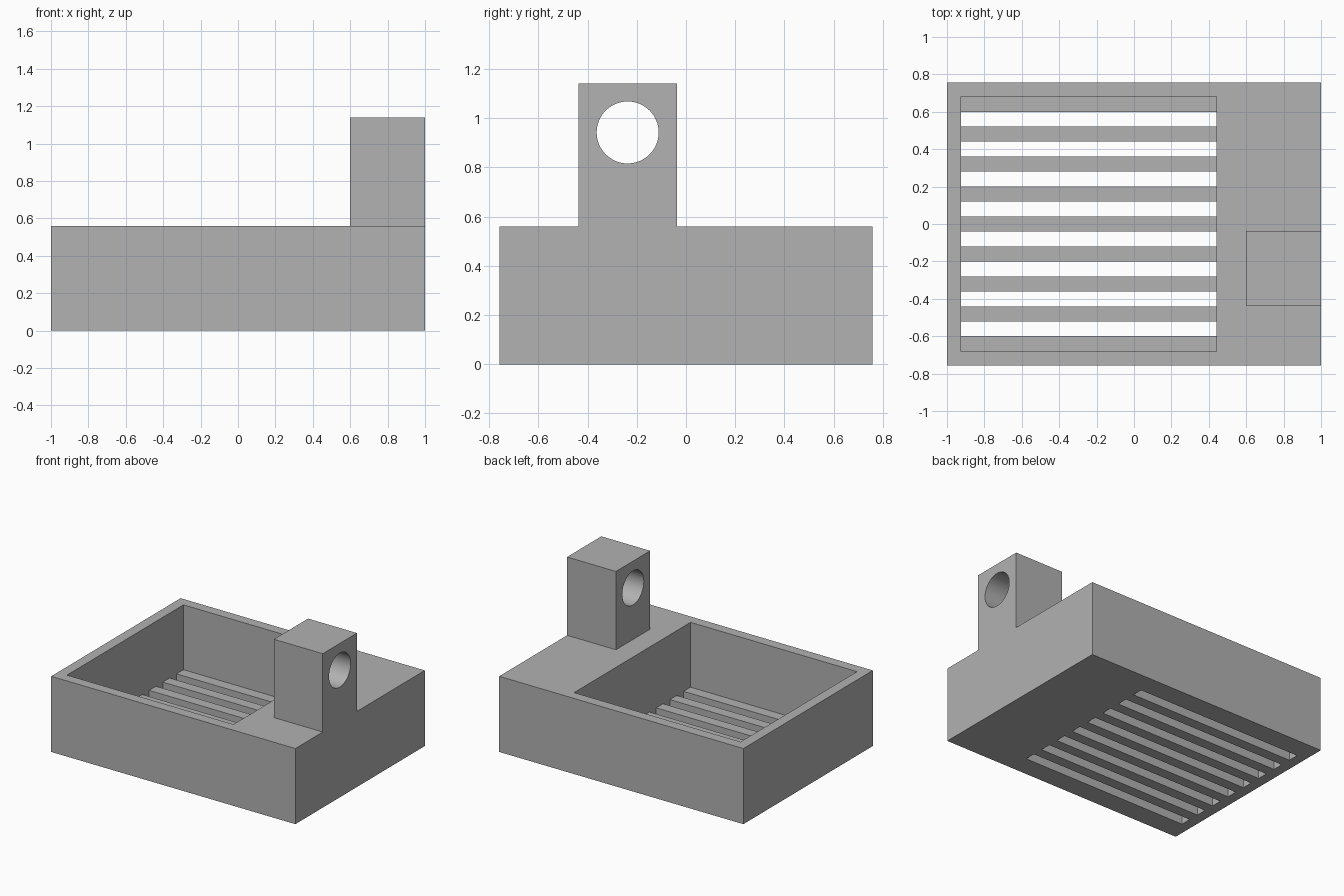
import bpy
import math

if "Cube" in bpy.data.objects:
    bpy.data.objects.remove(bpy.data.objects["Cube"])

grey = bpy.data.materials.new("plain grey")
grey.diffuse_color = (0.445, 0.445, 0.445, 1)
grey.use_nodes = True
grey.node_tree.nodes["Principled BSDF"].inputs["Base Color"].default_value = grey.diffuse_color


def box(name, lo, hi):
    """Box between two opposite corners."""
    bpy.ops.mesh.primitive_cube_add(size=1, location=[(a + b) / 2 for a, b in zip(lo, hi)])
    ob = bpy.context.object
    ob.name = name
    ob.scale = [b - a for a, b in zip(lo, hi)]
    bpy.ops.object.transform_apply(location=True, rotation=False, scale=True)
    ob.data.materials.append(grey)
    return ob


def combine(target, tool, operation):
    """Apply a boolean and remove the tool object."""
    mod = target.modifiers.new(operation.lower(), 'BOOLEAN')
    mod.operation = operation
    mod.solver = 'EXACT'
    mod.object = tool
    bpy.context.view_layer.objects.active = target
    bpy.ops.object.modifier_apply(modifier=mod.name)
    bpy.data.objects.remove(tool, do_unlink=True)


HALF_Y, BASE_H, FLOOR = 0.757, 0.56, 0.08
PIT_X0, PIT_X1, PIT_Y = -0.924, 0.44, 0.681
POST_Y = -0.237

# Solid tray body with the square post standing flush with its right side
tray = box("slotted_tray", (-1, -HALF_Y, 0), (1, HALF_Y, BASE_H))
post = box("post", (0.6, POST_Y - 0.2, 0.3), (1, POST_Y + 0.2, 1.14))
combine(tray, post, 'UNION')

# Open pit
pit = box("pit_cutter", (PIT_X0, -PIT_Y, FLOOR), (PIT_X1, PIT_Y, 0.8))
combine(tray, pit, 'DIFFERENCE')

# Eight drain slots through the pit floor
for i in range(8):
    y = (i - 3.5) * 0.16
    slot = box("slot_cutter", (PIT_X0, y - 0.04, -0.1), (PIT_X1, y + 0.04, FLOOR + 0.05))
    combine(tray, slot, 'DIFFERENCE')

# Round hole through the post
bpy.ops.mesh.primitive_cylinder_add(vertices=64, radius=0.126, depth=1,
                                    location=(0.8, POST_Y, 0.942),
                                    rotation=(0, math.pi / 2, 0))
hole = bpy.context.object
hole.data.materials.append(grey)
combine(tray, hole, 'DIFFERENCE')

# Smooth the hole wall, keep all other edges sharp
bpy.ops.object.select_all(action='DESELECT')
tray.select_set(True)
bpy.context.view_layer.objects.active = tray
bpy.ops.object.shade_smooth_by_angle(angle=math.radians(30))
